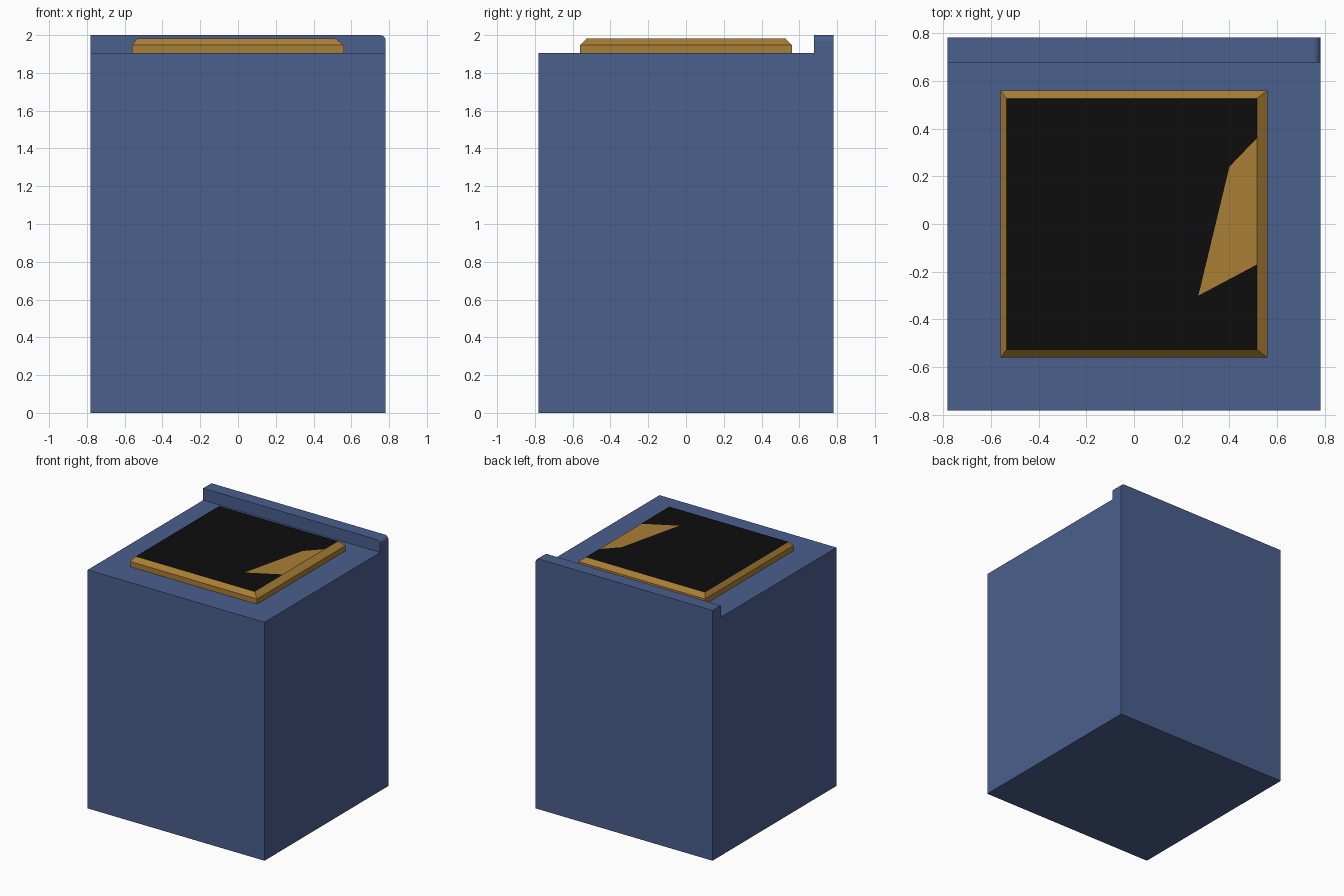
import bpy, bmesh, math

if "Cube" in bpy.data.objects:
    bpy.data.objects.remove(bpy.data.objects["Cube"])

def material(name, rgb):
    m = bpy.data.materials.new(name)
    m.diffuse_color = (*rgb, 1)
    m.use_nodes = True
    m.node_tree.nodes["Principled BSDF"].inputs["Base Color"].default_value = m.diffuse_color
    return m

BLUE = material("blue", (0.07, 0.115, 0.27))
GOLD = material("gold", (0.40, 0.21, 0.035))
BLACK = material("black", (0.004, 0.004, 0.004))

def finish(name, bm, mats):
    bmesh.ops.recalc_face_normals(bm, faces=bm.faces)
    me = bpy.data.meshes.new(name)
    bm.to_mesh(me)
    bm.free()
    for m in mats:
        me.materials.append(m)
    ob = bpy.data.objects.new(name, me)
    bpy.context.collection.objects.link(ob)
    return ob

# cabinet: L-shaped side profile extruded across x, with a raised back ledge
H, DECK, LEDGE, TOP = 0.782, 1.905, 0.678, 2.0
profile = [(-H, 0), (H, 0), (H, TOP), (LEDGE, TOP), (LEDGE, DECK), (-H, DECK)]
bm = bmesh.new()
face = bm.faces.new([bm.verts.new((-H, y, z)) for y, z in profile])
ext = bmesh.ops.extrude_face_region(bm, geom=[face])
bmesh.ops.translate(bm, vec=(2 * H, 0, 0),
                    verts=[v for v in ext["geom"] if isinstance(v, bmesh.types.BMVert)])
# rounded right-hand end of the ledge
edge = [e for e in bm.edges if all(v.co.z > 1.99 and v.co.x > 0.7 for v in e.verts)]
bmesh.ops.bevel(bm, geom=edge, offset=0.03, segments=4, profile=0.5, affect='EDGES')
finish("cabinet", bm, [BLUE])

# lid: straight rim, chamfer, dark top with a gold patch at the right edge
R = 0.56
bm = bmesh.new()
def ring(x0, x1, y, z):
    return [bm.verts.new(p) for p in ((x0, -y, z), (x1, -y, z), (x1, y, z), (x0, y, z))]
rings = [ring(-R, R, R, DECK), ring(-R, R, R, 1.947), ring(-0.535, 0.515, 0.527, 1.982)]
# two extra points split the top's right edge for the patch
split = [bm.verts.new((0.515, y, 1.982)) for y in (-0.17, 0.36)]
inner = [bm.verts.new((x, y, 1.982)) for x, y in ((0.27, -0.3), (0.40, 0.24))]
bm.faces.new(rings[0])
for a, b in zip(rings, rings[1:]):
    for i in range(4):
        j = (i + 1) % 4
        extra = split[::-1] if b is rings[2] and i == 1 else []
        bm.faces.new([a[i], a[j], b[j], *extra, b[i]])
fl, fr, br, bl = rings[2]
dark = bm.faces.new([fl, fr, split[0], inner[0], inner[1], split[1], br, bl])
dark.material_index = 1
bm.faces.new([split[0], split[1], inner[1], inner[0]])
finish("lid", bm, [GOLD, BLACK])
